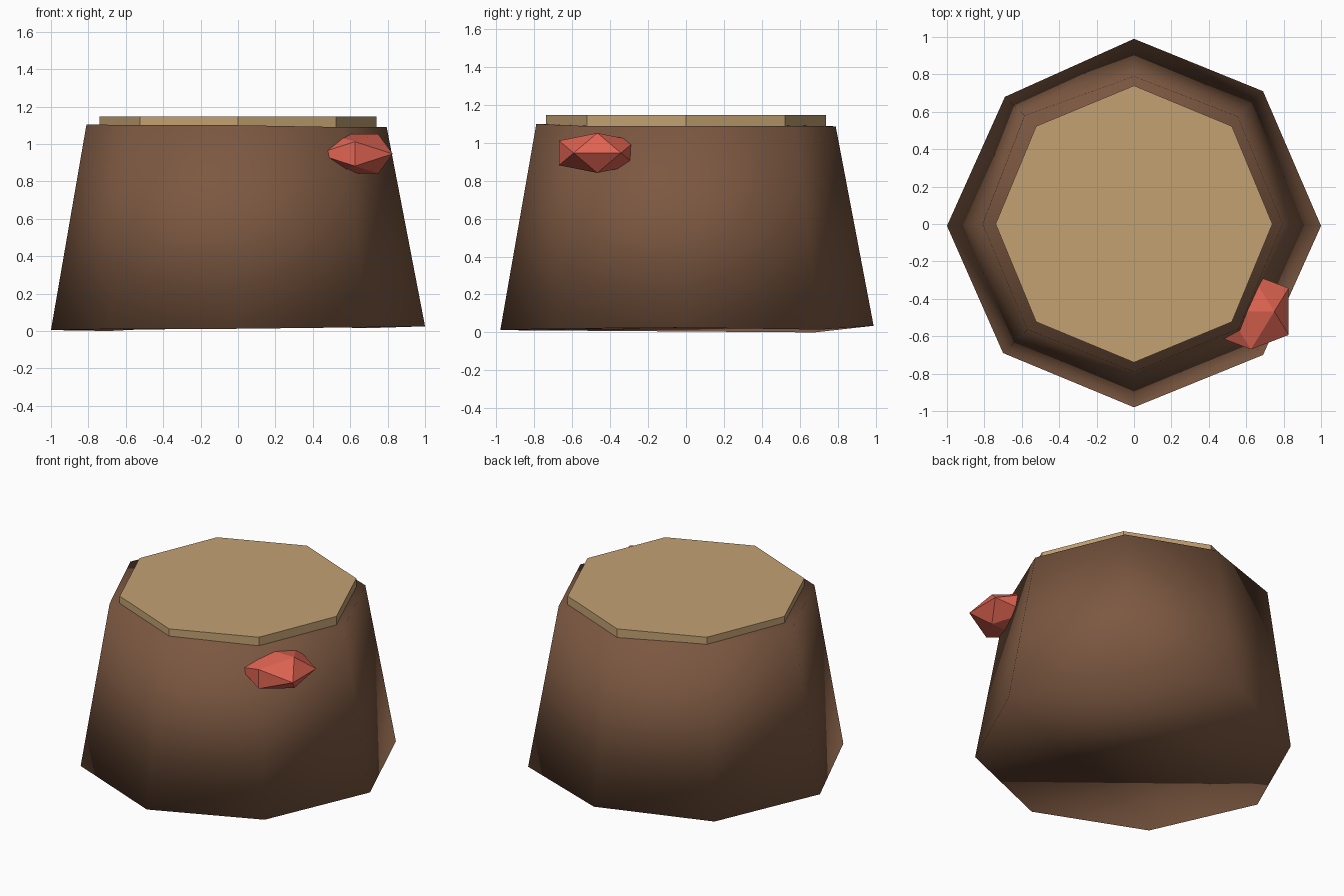
import bpy, bmesh, math

if "Cube" in bpy.data.objects:
    bpy.data.objects.remove(bpy.data.objects["Cube"])


def srgb(r, g, b):
    def lin(c):
        c /= 255
        return c / 12.92 if c <= 0.04045 else ((c + 0.055) / 1.055) ** 2.4
    return (lin(r), lin(g), lin(b), 1.0)


def material(name, rgb):
    m = bpy.data.materials.new(name)
    m.diffuse_color = srgb(*rgb)
    m.use_nodes = True
    m.node_tree.nodes["Principled BSDF"].inputs["Base Color"].default_value = m.diffuse_color
    return m


def add_object(name, bm, mat, smooth=False):
    bmesh.ops.recalc_face_normals(bm, faces=bm.faces[:])
    for f in bm.faces:
        f.smooth = smooth
    mesh = bpy.data.meshes.new(name)
    bm.to_mesh(mesh)
    bm.free()
    mesh.materials.append(mat)
    ob = bpy.data.objects.new(name, mesh)
    bpy.context.collection.objects.link(ob)
    return ob


def prism(name, bottom, top, mat, smooth=False):
    """Closed solid between two rings of points."""
    bm = bmesh.new()
    lo = [bm.verts.new(p) for p in bottom]
    hi = [bm.verts.new(p) for p in top]
    n = len(lo)
    for i in range(n):
        j = (i + 1) % n
        bm.faces.new((lo[i], lo[j], hi[j], hi[i]))
    bm.faces.new(lo[::-1])
    bm.faces.new(hi)
    return add_object(name, bm, mat, smooth)


def octagon(r, z):
    return [(r * math.cos(i * math.pi / 4), r * math.sin(i * math.pi / 4), z)
            for i in range(8)]


bark = material("bark brown", (124, 88, 65))
wood = material("cut wood tan", (194, 161, 114))
red = material("fungus red", (224, 100, 82))

# Stump: slightly uneven tapered octagon, smooth across every edge
base_ring = [(1.0, -0.01, 0.025), (0.69, 0.71, 0.015), (0, 0.99, 0.035), (-0.69, 0.68, 0),
             (-1.0, -0.01, 0.005), (-0.70, -0.69, 0.01), (0, -0.98, 0.012), (0.69, -0.70, 0.02)]
rim_ring = [(0.795, 0, 1.09), (0.555, 0.575, 1.09), (0, 0.79, 1.087), (-0.585, 0.58, 1.10),
            (-0.81, 0, 1.105), (-0.57, -0.565, 1.10), (0, -0.79, 1.10), (0.56, -0.56, 1.09)]
prism("stump", base_ring, rim_ring, bark, smooth=True)

# Cut wood slab on top
prism("cut_top", octagon(0.74, 1.06), octagon(0.74, 1.148), wood)

# Bracket fungus: flattened icosahedron set into the bark
phi = (1 + math.sqrt(5)) / 2
a, h = 0.125, 0.065
bm = bmesh.new()
for s in (-1, 1):
    for t in (-phi, phi):
        for x, y, z in ((t, s, 0), (0, t, s), (s, 0, t)):
            bm.verts.new((0.625 + a * x, -0.468 + a * y, 0.947 + h * z))
bmesh.ops.convex_hull(bm, input=bm.verts[:])
add_object("bracket_fungus", bm, red)
